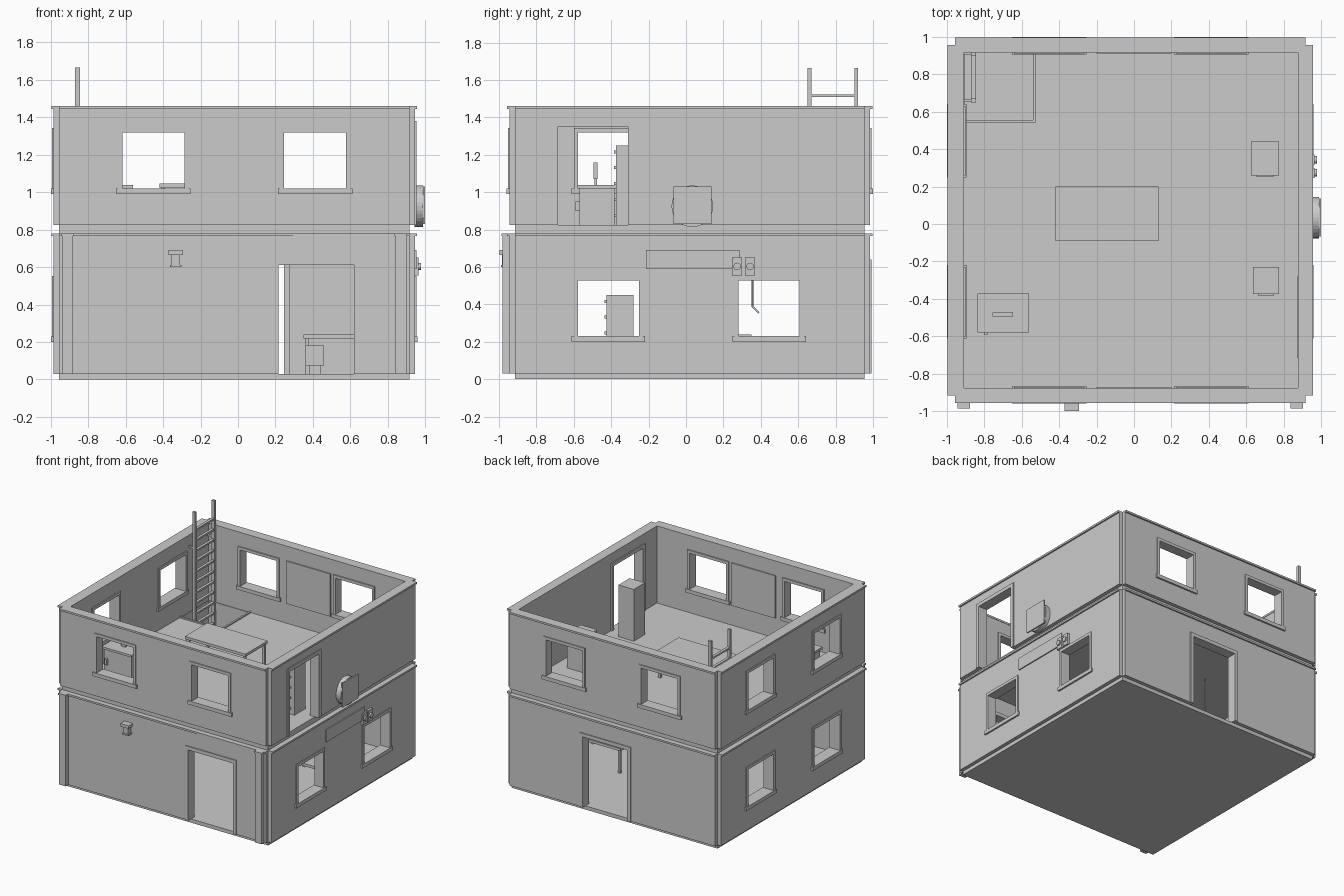
import bpy, bmesh, math
from mathutils import Matrix

old = bpy.data.objects.get("Cube")
if old:
    bpy.data.objects.remove(old, do_unlink=True)

grey = bpy.data.materials.new("plain grey")
grey.use_nodes = True
grey.diffuse_color = (0.6, 0.6, 0.6, 1)
grey.node_tree.nodes["Principled BSDF"].inputs["Base Color"].default_value = (0.6, 0.6, 0.6, 1)


def finish(name, bm):
    bmesh.ops.recalc_face_normals(bm, faces=bm.faces)
    mesh = bpy.data.meshes.new(name)
    bm.to_mesh(mesh)
    bm.free()
    mesh.materials.append(grey)
    obj = bpy.data.objects.new(name, mesh)
    bpy.context.collection.objects.link(obj)
    return obj


def add_box(bm, x, y, z):
    verts = bmesh.ops.create_cube(bm, size=1)["verts"]
    for v in verts:
        v.co = [(r[0] + r[1]) / 2 + c * (r[1] - r[0]) for r, c in zip((x, y, z), v.co)]


def boxes(name, *parts):
    bm = bmesh.new()
    for part in parts:
        add_box(bm, *part)
    return finish(name, bm)


def cylinder(name, centre, radius, depth, axis="X", sides=32):
    bm = bmesh.new()
    turn = Matrix.Rotation(math.pi / 2, 4, "Y") if axis == "X" else Matrix()
    bmesh.ops.create_cone(bm, cap_ends=True, segments=sides, radius1=radius, radius2=radius,
                          depth=depth, matrix=Matrix.Translation(centre) @ turn)
    return finish(name, bm)


# Side mappings: u runs along the wall, d is the depth coordinate
def along_x(u, d, z):
    return (u, d, z)


def along_y(u, d, z):
    return (d, u, z)


def flat(u, d, v):
    return (u, v, d)


def panel(name, place, u, v, depth, holes):
    """Slab with rectangular openings, made from a grid of cells."""
    us = sorted({*u, *(n for h in holes for n in h[0])})
    vs = sorted({*v, *(n for h in holes for n in h[1])})
    bm = bmesh.new()
    grid = {(a, b): bm.verts.new(place(a, depth[0], b)) for a in us for b in vs}
    for a0, a1 in zip(us, us[1:]):
        for b0, b1 in zip(vs, vs[1:]):
            ma, mb = (a0 + a1) / 2, (b0 + b1) / 2
            if any(h[0][0] < ma < h[0][1] and h[1][0] < mb < h[1][1] for h in holes):
                continue
            bm.faces.new([grid[a0, b0], grid[a1, b0], grid[a1, b1], grid[a0, b1]])
    bmesh.ops.delete(bm, geom=[w for w in bm.verts if not w.link_faces], context="VERTS")
    res = bmesh.ops.extrude_face_region(bm, geom=bm.faces[:], use_keep_orig=True)
    shift = [q - p for p, q in zip(place(0, depth[0], 0), place(0, depth[1], 0))]
    bmesh.ops.translate(bm, vec=shift,
                        verts=[g for g in res["geom"] if isinstance(g, bmesh.types.BMVert)])
    return finish(name, bm)


def span(place, u, d, z):
    """Box ranges for a block lying along a wall."""
    return place(u, tuple(sorted(d)), z)


EDGE = 0.03
CORE_X, CORE_Y = (-0.955, 0.915), (-0.915, 0.955)

# wall name: mapping, length, outer depth, inner depth, outward sign
SIDES = {
    "front": (along_x, CORE_X, -0.945, -0.88, -1),
    "back": (along_x, CORE_X, 0.985, 0.92, 1),
    "left": (along_y, CORE_Y, -0.985, -0.91, -1),
    "right": (along_y, CORE_Y, 0.945, 0.88, 1),
}
X_WINDOWS = [(-0.62, -0.285), (0.245, 0.58)]
Y_WINDOWS = [(-0.58, -0.25), (0.28, 0.61)]
LOWER = {
    "front": ([], [(0.215, 0.62)]),
    "back": ([], [(-0.16, 0.245)]),
    "left": (Y_WINDOWS, []),
    "right": (Y_WINDOWS, []),
}
UPPER = {
    "front": (X_WINDOWS, []),
    "back": (X_WINDOWS, []),
    "left": (Y_WINDOWS, []),
    "right": ([], [(-0.685, -0.31)]),
}


def storey(label, plan, z, sill, lintel, door_top):
    for side, (windows, doors) in plan.items():
        place, length, out, inner, sign = SIDES[side]
        name = f"{label}_{side}"
        holes = [(w, (sill, lintel)) for w in windows] + [(d, (z[0], door_top)) for d in doors]
        panel(name + "_wall", place, length, z, (inner, out), holes)
        # cap rail
        boxes(name + "_cap", span(place, length, (inner - sign * 0.003, out + sign * 0.012),
                                  (z[1] - 0.015, z[1])))
        # window and door frames, projecting on both sides
        d = (inner - sign * 0.01, out + sign * 0.008)
        for i, (a, b) in enumerate(windows):
            boxes(f"{name}_window_frame_{i}",
                  span(place, (a - 0.02, a + 0.002), d, (sill, lintel)),
                  span(place, (b - 0.002, b + 0.02), d, (sill, lintel)),
                  span(place, (a - 0.02, b + 0.02), d, (lintel - 0.002, lintel + 0.022)),
                  span(place, (a - 0.032, b + 0.032),
                       (inner - sign * 0.015, out + sign * 0.014), (sill - EDGE, sill)))
        for a, b in doors:
            boxes(name + "_door_frame",
                  span(place, (a - EDGE, a), d, (z[0], door_top)),
                  span(place, (b, b + EDGE), d, (z[0], door_top)),
                  span(place, (a - EDGE, b + EDGE), d, (door_top, door_top + EDGE)))


storey("lower", LOWER, (EDGE, 0.78), 0.23, 0.53, 0.61)
storey("upper", UPPER, (0.825, 1.46), 1.02, 1.32, 1.35)

# Floors, the upper one with a hatch
HATCH = ((-0.905, -0.54), (0.555, 0.915))
boxes("ground_slab", (CORE_X, CORE_Y, (0, EDGE)))
panel("upper_floor", flat, CORE_X, CORE_Y, (0.765, 0.825), [HATCH])
boxes("hatch_rim", ((-0.91, -0.525), (0.54, 0.555), (0.78, 0.835)),
      ((-0.54, -0.525), (0.54, 0.92), (0.78, 0.835)))

# Front corner posts
for label, x in (("left", -0.91), ("right", 0.87)):
    boxes(f"front_post_{label}", ((x - 0.03, x + 0.03), (-0.98, -0.93), (EDGE, 0.765)),
          ((x - 0.033, x + 0.033), (-0.986, -0.93), (0.765, 0.78)))
boxes("front_sign_plate", ((0.295, 0.84), (-0.951, -0.944), (0.645, 0.765)))

# Front lantern
boxes("front_lantern", ((-0.37, -0.295), (-0.998, -0.94), (0.665, 0.69)),
      ((-0.355, -0.31), (-0.985, -0.94), (0.61, 0.67)),
      ((-0.362, -0.303), (-0.99, -0.94), (0.6, 0.612)))

# Boards on the inside of the upper walls
boxes("inner_board_back", ((-0.2, 0.2), (0.911, 0.921), (0.99, 1.34)))
boxes("inner_board_front", ((-0.2, 0.2), (-0.881, -0.871), (0.99, 1.34)))

# Ladder through the hatch
rungs = [((-0.868, -0.846), (0.66, 0.91), (z - 0.007, z + 0.007))
         for z in (1.515 - i * 0.086 for i in range(17))]
boxes("ladder", ((-0.87, -0.845), (0.65, 0.67), (EDGE, 1.665)),
      ((-0.87, -0.845), (0.9, 0.92), (EDGE, 1.665)),
      ((-0.91, -0.845), (0.655, 0.665), (1.36, 1.375)),
      ((-0.91, -0.845), (0.905, 0.915), (1.36, 1.375)), *rungs)

# Round sign on the right wall
cylinder("round_sign_drum", (0.965, 0.034, 0.925), 0.111, 0.045)
boxes("round_sign_face", ((0.987, 0.998), (-0.068, 0.136), (0.83, 1.03)))

# Sign board and bell boxes on the right wall
boxes("long_sign", ((0.944, 0.954), (-0.215, 0.285), (0.59, 0.69)))
for i, y in enumerate((0.273, 0.343)):
    boxes(f"wall_lamp_{i}", ((0.94, 0.965), (y - 0.027, y + 0.027), (0.555, 0.65)))
    cylinder(f"wall_lamp_lens_{i}", (0.968, y, 0.603), 0.02, 0.018, sides=20)


def table(name, x, y, bottom, top, leg=0.02):
    legs = [((a, a + leg), (b, b + leg), (bottom, top - 0.02))
            for a in (x[0] + 0.01, x[1] - 0.01 - leg) for b in (y[0] + 0.01, y[1] - 0.01 - leg)]
    boxes(name, (x, y, (top - 0.022, top)), *legs)


def cabinet(name, x, y, z, knobs):
    pulls = [((x[0] + 0.03, x[1] - 0.03), (y[0] - 0.01, y[0]), (k - 0.008, k + 0.008))
             for k in (z[0] + (z[1] - z[0]) * (i + 0.6) / knobs for i in range(knobs))]
    boxes(name, (x, y, z), *pulls)


# Upper room furniture
table("upper_table", (-0.42, 0.13), (-0.09, 0.2), 0.825, 1.045)
boxes("writing_desk", ((-0.82, -0.57), (-0.57, -0.38), (0.825, 1.02)),
      ((-0.835, -0.56), (-0.58, -0.372), (1.02, 1.038)),
      ((-0.8, -0.78), (-0.59, -0.57), (0.9, 0.95)))
boxes("desk_screen", ((-0.755, -0.645), (-0.495, -0.472), (1.07, 1.16)),
      ((-0.72, -0.68), (-0.49, -0.477), (1.038, 1.07)))
cabinet("tall_cabinet", (0.635, 0.775), (-0.375, -0.23), (0.825, 1.25), 5)
cabinet("low_cabinet", (0.625, 0.775), (0.26, 0.44), (0.825, 1.11), 2)

# Lower room furniture
table("lower_table", (0.35, 0.85), (0.0, 0.35), EDGE, 0.24)
boxes("stool", ((0.36, 0.46), (-0.12, -0.02), (0.075, 0.18)),
      ((0.38, 0.44), (-0.1, -0.04), (EDGE, 0.075)))
cabinet("lower_cabinet", (-0.8, -0.62), (-0.425, -0.28), (EDGE, 0.45), 5)

# Bent hanging pipe in the lower room
curve = bpy.data.curves.new("hanging_pipe", "CURVE")
curve.dimensions = "3D"
curve.bevel_depth = 0.005
line = curve.splines.new("POLY")
path = [(-0.4, 0.355, 0.77), (-0.4, 0.355, 0.39), (-0.4, 0.39, 0.355)]
line.points.add(len(path) - 1)
for point, co in zip(line.points, path):
    point.co = (*co, 1)
curve.materials.append(grey)
bpy.context.collection.objects.link(bpy.data.objects.new("hanging_pipe", curve))
